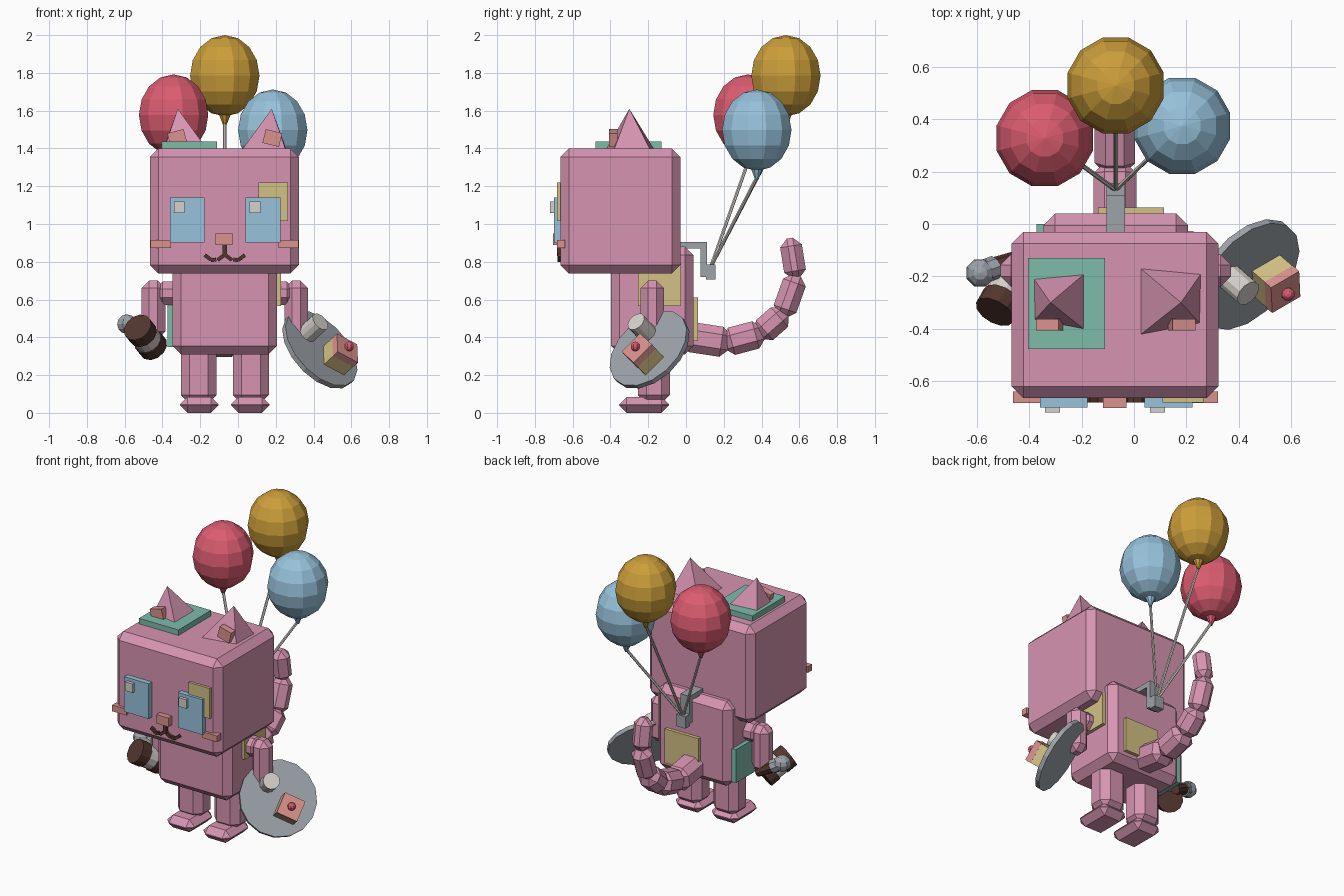
import bpy, bmesh, math
from mathutils import Vector, Matrix

if "Cube" in bpy.data.objects:
    bpy.data.objects.remove(bpy.data.objects["Cube"])

CX = -0.07  # symmetry line of the figure


def material(name, rgb):
    lin = [((c / 255 + 0.055) / 1.055) ** 2.4 for c in rgb]
    m = bpy.data.materials.new(name)
    m.diffuse_color = (*lin, 1)
    m.use_nodes = True
    m.node_tree.nodes["Principled BSDF"].inputs["Base Color"].default_value = m.diffuse_color
    return m


PINK = material("pink", (214, 148, 177))
BLUE = material("sky blue", (151, 194, 219))
RED = material("red", (219, 92, 112))
GOLD = material("gold", (204, 158, 58))
CREAM = material("straw yellow", (212, 193, 133))
TEAL = material("teal", (126, 188, 171))
SALMON = material("salmon", (217, 146, 141))
GREY = material("grey", (157, 163, 170))
BROWN = material("dark brown", (84, 54, 47))
WHITE = material("off white", (214, 210, 204))


def finish(name, bm, mat, matrix=None):
    if matrix:
        bm.transform(matrix)
    bmesh.ops.recalc_face_normals(bm, faces=bm.faces)
    me = bpy.data.meshes.new(name)
    bm.to_mesh(me)
    bm.free()
    me.materials.append(mat)
    ob = bpy.data.objects.new(name, me)
    bpy.context.collection.objects.link(ob)
    return ob


def block(name, size, mat, matrix, bevel=0):
    bm = bmesh.new()
    bmesh.ops.create_cube(bm, size=1)
    bmesh.ops.scale(bm, vec=size, verts=bm.verts)
    if bevel:
        bmesh.ops.bevel(bm, geom=bm.edges[:], offset=bevel, segments=1,
                        affect='EDGES', profile=0.5)
    return finish(name, bm, mat, matrix)


def box(name, lo, hi, mat, bevel=0):
    lo, hi = Vector(lo), Vector(hi)
    return block(name, hi - lo, mat, Matrix.Translation((lo + hi) / 2), bevel)


def frame(origin, z, x=(1, 0, 0)):
    """Matrix whose z axis is z and whose x axis is as near x as possible."""
    z = Vector(z).normalized()
    y = z.cross(Vector(x)).normalized()
    rot = Matrix((y.cross(z), y, z)).transposed().to_4x4()
    return Matrix.Translation(Vector(origin)) @ rot


def rod(name, a, b, r1, r2, mat, sides=12):
    a, b = Vector(a), Vector(b)
    bm = bmesh.new()
    bmesh.ops.create_cone(bm, cap_ends=True, segments=sides, radius1=r1, radius2=r2,
                          depth=(b - a).length)
    return finish(name, bm, mat, frame((a + b) / 2, b - a, (0.9, 0.3, 0.1)))


def ball(name, c, r, rz, mat, seg=12, rings=8):
    bm = bmesh.new()
    bmesh.ops.create_uvsphere(bm, u_segments=seg, v_segments=rings, radius=1)
    m = Matrix.Translation(c) @ Matrix.Rotation(math.pi / seg, 4, 'Z') @ Matrix.Diagonal((r, r, rz, 1))
    return finish(name, bm, mat, m)


def mx(x, s):
    return CX + s * x


def pair_box(name, x0, x1, y, z, mat, bevel):
    """Mirrored boxes at distances x0..x1 from the symmetry line."""
    for side, s in (("left", -1), ("right", 1)):
        a, b = sorted((mx(x0, s), mx(x1, s)))
        box(f"{name}_{side}", (a, y[0], z[0]), (b, y[1], z[1]), mat, bevel)


# head, body, limbs
box("head", (-0.467, -0.665, 0.738), (0.322, -0.03, 1.40), PINK, 0.045)
box("body", (-0.346, -0.397, 0.31), (0.206, 0.04, 0.88), PINK, 0.045)
pair_box("leg", 0.043, 0.233, (-0.255, -0.085), (0.05, 0.36), PINK, 0.045)
pair_box("foot", 0.033, 0.237, (-0.354, -0.09), (0.0, 0.085), PINK, 0.04)
pair_box("shoulder", 0.22, 0.37, (-0.24, -0.116), (0.57, 0.695), PINK, 0.04)
pair_box("arm", 0.315, 0.44, (-0.24, -0.116), (0.39, 0.70), PINK, 0.04)

# ears with small inner plates
for side, s in (("left", -1), ("right", 1)):
    bm = bmesh.new()
    base = [bm.verts.new((mx(x, s), y, 1.395)) for x, y in
            ((0.093, -0.168), (0.326, -0.19), (0.322, -0.38), (0.093, -0.424))]
    apex = bm.verts.new((mx(0.249, s), -0.30, 1.61))
    bm.faces.new(base)
    for i in range(4):
        bm.faces.new((base[i], base[(i + 1) % 4], apex))
    finish(f"ear_{side}", bm, PINK)
    m = Matrix.Translation((mx(0.252, s), -0.385, 1.455)) @ Matrix.Rotation(s * 0.25, 4, 'Y')
    block(f"inner_ear_{side}", (0.09, 0.045, 0.075), SALMON, m)

# patches
box("head_patch", (-0.405, -0.478, 1.39), (-0.11, -0.13, 1.437), TEAL)
box("face_patch", (0.108, -0.682, 1.015), (0.266, -0.65, 1.22), CREAM)
box("left_side_patch", (-0.373, -0.20, 0.35), (-0.33, 0.0, 0.575), TEAL)
box("right_side_patch", (0.19, -0.254, 0.565), (0.228, -0.026, 0.79), CREAM)
box("back_patch", (-0.137, 0.02, 0.38), (0.115, 0.063, 0.61), CREAM)

# face
for side, x in (("left", -0.36), ("right", 0.041)):
    box(f"eye_{side}", (x, -0.70, 0.903), (x + 0.183, -0.65, 1.14), BLUE)
    box(f"eye_glint_{side}", (x + 0.02, -0.72, 1.058), (x + 0.077, -0.69, 1.118), WHITE)
for side, x in (("left", -0.462), ("right", 0.214)):
    box(f"cheek_{side}", (x, -0.684, 0.873), (x + 0.107, -0.64, 0.915), SALMON)
box("nose", (-0.118, -0.703, 0.89), (-0.028, -0.65, 0.95), SALMON)
box("mouth_stem", (CX - 0.011, -0.682, 0.83), (CX + 0.011, -0.65, 0.892), BROWN)
curve = [(0, 0.838), (0.036, 0.81), (0.048, 0.812), (0.07, 0.808), (0.075, 0.812), (0.104, 0.834)]
for side, s in (("left", -1), ("right", 1)):
    for i in (0, 2, 4):
        a, b = (Vector((mx(x, s), -0.666, z)) for x, z in curve[i:i + 2])
        block(f"mouth_{side}_{i // 2}", (0.03, 0.02, (b - a).length + 0.006), BROWN,
              frame((a + b) / 2, b - a, (0, 1, 0)))

# tail: chain of chamfered blocks
tail = [(0.0, 0.405), (0.215, 0.372), (0.395, 0.42), (0.515, 0.525), (0.583, 0.715), (0.55, 0.92)]
for i in range(5):
    a, b = (Vector((-0.073, y, z)) for y, z in tail[i:i + 2])
    w = 0.165 - 0.011 * i
    grow = 0.03 if i < 4 else 0.01
    block(f"tail_segment_{i + 1}", (w, w - 0.005, (b - a).length + grow), PINK,
          frame((a + b) / 2, b - a), 0.042)

# balloon holder on the back
box("holder_arm", (-0.105, -0.04, 0.87), (-0.035, 0.11, 0.905), GREY)
box("holder_post", (-0.105, 0.078, 0.72), (-0.035, 0.11, 0.905), GREY)
box("holder_block", (-0.105, 0.105, 0.705), (-0.035, 0.157, 0.785), GREY)

# balloons, knots and strings
for name, mat, x, y, z in (("gold", GOLD, -0.07, 0.529, 1.785),
                           ("red", RED, -0.341, 0.328, 1.577),
                           ("blue", BLUE, 0.184, 0.375, 1.497)):
    ball(f"{name}_balloon", (x, y, z), 0.19, 0.215, mat)
    rod(f"{name}_knot", (x, y, z - 0.265), (x, y, z - 0.205), 0.008, 0.033, mat, 8)
    rod(f"{name}_string", (CX, 0.13, 0.77), (x, y, z - 0.25), 0.009, 0.009, WHITE, 6)

# tray with cup and cake, tilted outward
n = Vector((0.62, -0.54, 0.57)).normalized()
tray = frame((0.433, -0.193, 0.335), n, (0.695, 0.042, -0.717))


def on_tray(x, y, z):
    return tray @ Vector((x, y, z))


rod("tray", on_tray(0, 0, -0.014), on_tray(0, 0, 0.014), 0.243, 0.243, GREY, 16)
rod("cup", on_tray(-0.107, 0, 0.01), on_tray(-0.107, 0, 0.125), 0.053, 0.053, WHITE)
turn = tray @ Matrix.Translation((0.093, 0, 0)) @ Matrix.Rotation(math.radians(30), 4, 'Z')
block("cake_base", (0.135, 0.135, 0.085), CREAM, turn @ Matrix.Translation((0, 0, 0.05)))
block("cake_icing", (0.137, 0.137, 0.04), SALMON, turn @ Matrix.Translation((0, 0, 0.112)))
ball("cherry", on_tray(0.093, 0, 0.147), 0.026, 0.026, RED, 8, 6)

# banded drum in the other hand
f = Vector((-0.42, -0.74, 0.53)).normalized()
c = Vector((-0.49, -0.262, 0.40))
for name, a, b, r, mat in (("drum_front", 0.03, 0.10, 0.08, BROWN),
                           ("drum_band", -0.035, 0.03, 0.074, WHITE),
                           ("drum_rear", -0.10, -0.035, 0.08, BROWN)):
    rod(name, c + f * a, c + f * b, r, r, mat)

# ball-headed stick
rod("stick_handle", (-0.44, -0.13, 0.39), (-0.545, -0.17, 0.45), 0.03, 0.04, BROWN, 8)
rod("stick_collar", (-0.53, -0.165, 0.44), (-0.57, -0.18, 0.462), 0.045, 0.045, GREY, 8)
ball("stick_ball", (-0.588, -0.187, 0.470), 0.056, 0.052, GREY, 8, 6)
